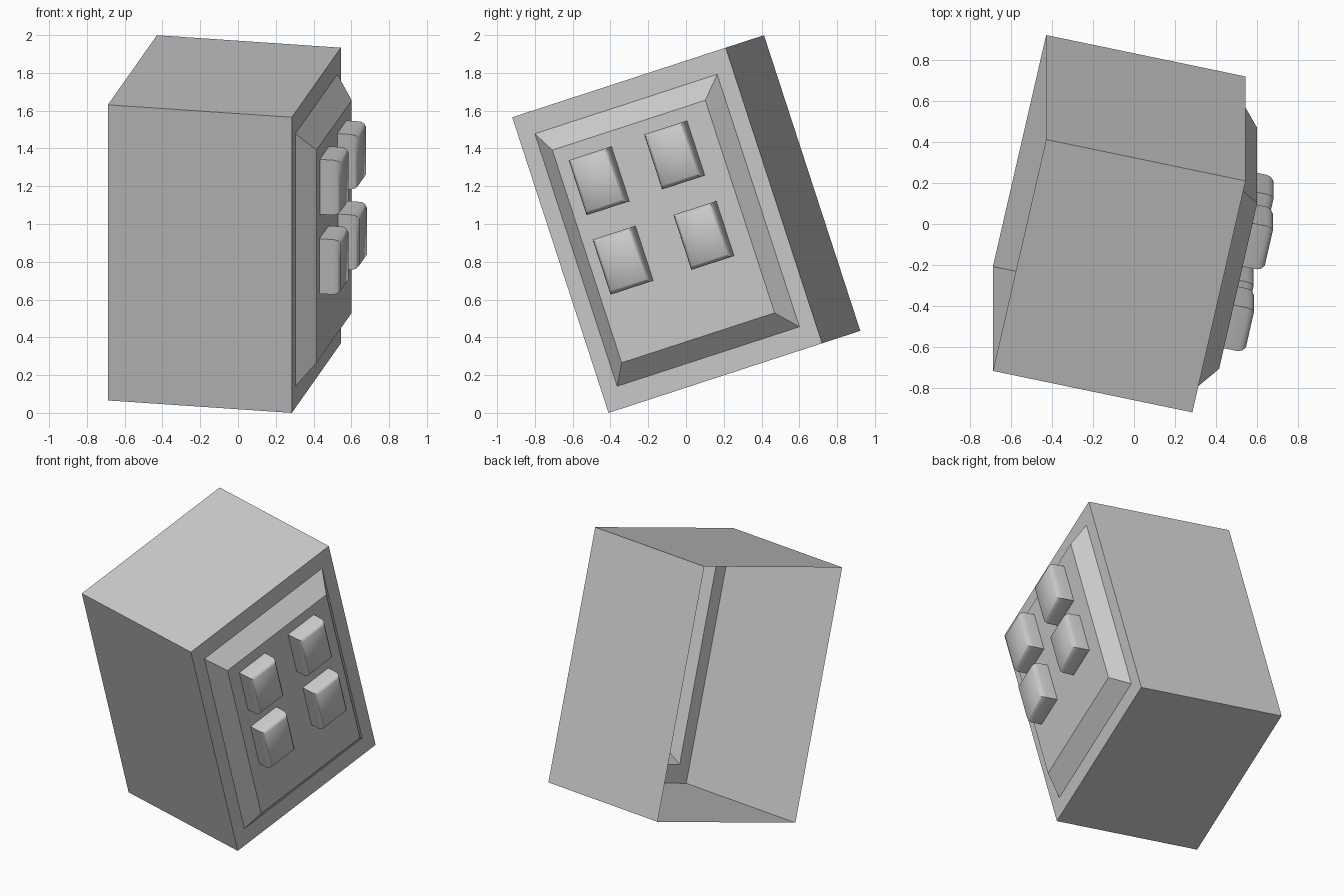
import bpy, bmesh
from mathutils import Matrix, Vector

if "Cube" in bpy.data.objects:
    bpy.data.objects.remove(bpy.data.objects["Cube"])

# Tilted frame of the body: depth, height and outward (button side) axes
origin = Vector((0.285, -0.41, 0.0))
up = Vector((0, -0.51, 1.565)).normalized()
depth = Vector((0.26, 1.13, 0.37)).normalized()
out = depth.cross(up).normalized()
depth = up.cross(out)
FRAME = Matrix((depth, up, out)).transposed().to_4x4()
FRAME.translation = origin


def stacked_rects(name, centre, rings):
    """Skin of stacked rectangles (width, height, level): open base, closed top."""
    bm = bmesh.new()
    cx, cy = centre
    loops = []
    for w, h, z in rings:
        corners = ((-1, -1), (1, -1), (1, 1), (-1, 1))
        loops.append([bm.verts.new((cx + sx * w / 2, cy + sy * h / 2, z))
                      for sx, sy in corners])
    for low, high in zip(loops, loops[1:]):
        for i in range(4):
            j = (i + 1) % 4
            bm.faces.new((low[i], low[j], high[j], high[i]))
    bm.faces.new(loops[-1])
    mesh = bpy.data.meshes.new(name)
    bm.to_mesh(mesh)
    bm.free()
    obj = bpy.data.objects.new(name, mesh)
    bpy.context.collection.objects.link(obj)
    obj.matrix_world = FRAME
    return obj


# Thin box shell, open on the left, with a raised bevelled panel on the right
W, H = 1.217, 1.646
stacked_rects("body_with_panel", (W / 2, H / 2), [
    (W, H, -0.997), (W, H, 0.0), (W - 0.178, H - 0.24, 0.0), (W - 0.345, H - 0.462, 0.096)])

# Four soft-edged buttons on the panel
for k, centre in enumerate([(0.37, 1.184), (0.802, 1.19), (0.36, 0.745), (0.818, 0.737)]):
    button = stacked_rects(f"button_{k + 1}", centre, [
        (0.227, 0.306, 0.094), (0.227, 0.306, 0.172),
        (0.215, 0.294, 0.192), (0.185, 0.264, 0.207)])
    bpy.ops.object.select_all(action='DESELECT')
    button.select_set(True)
    bpy.context.view_layer.objects.active = button
    bpy.ops.object.shade_smooth_by_angle(angle=0.9)
